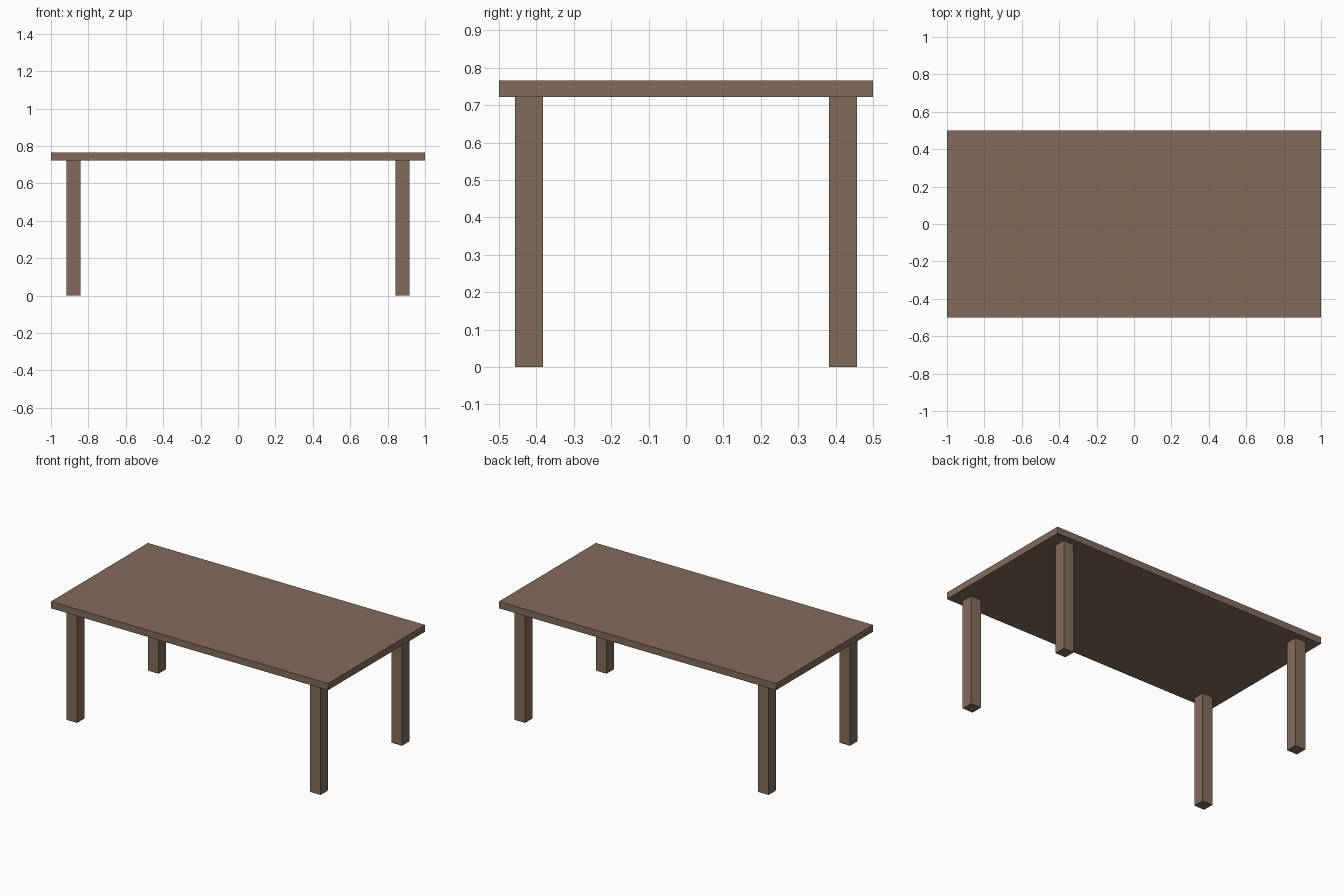
import bpy

if "Cube" in bpy.data.objects:
    bpy.data.objects.remove(bpy.data.objects["Cube"])

# One brown wood colour for the whole table
wood = bpy.data.materials.new("brown wood")
wood.diffuse_color = (0.231, 0.147, 0.105, 1.0)
wood.use_nodes = True
wood.node_tree.nodes["Principled BSDF"].inputs["Base Color"].default_value = wood.diffuse_color

HEIGHT, TOP_THICKNESS = 0.766, 0.044
LEG_HEIGHT = HEIGHT - TOP_THICKNESS
LEG_WIDTH = 0.075
LEG_X, LEG_Y = 0.879, 0.42


def box(name, centre, size):
    bpy.ops.mesh.primitive_cube_add(size=1, location=centre)
    obj = bpy.context.object
    obj.name = name
    obj.scale = size
    bpy.ops.object.transform_apply(location=False, rotation=False, scale=True)
    obj.data.materials.append(wood)
    return obj


# Table top
box("table_top", (0, 0, HEIGHT - TOP_THICKNESS / 2), (2.0, 1.0, TOP_THICKNESS))

# Four square legs
for side, sx in (("left", -1), ("right", 1)):
    for end, sy in (("front", -1), ("back", 1)):
        box(f"{end}_{side}_leg", (sx * LEG_X, sy * LEG_Y, LEG_HEIGHT / 2),
            (LEG_WIDTH, LEG_WIDTH, LEG_HEIGHT))
